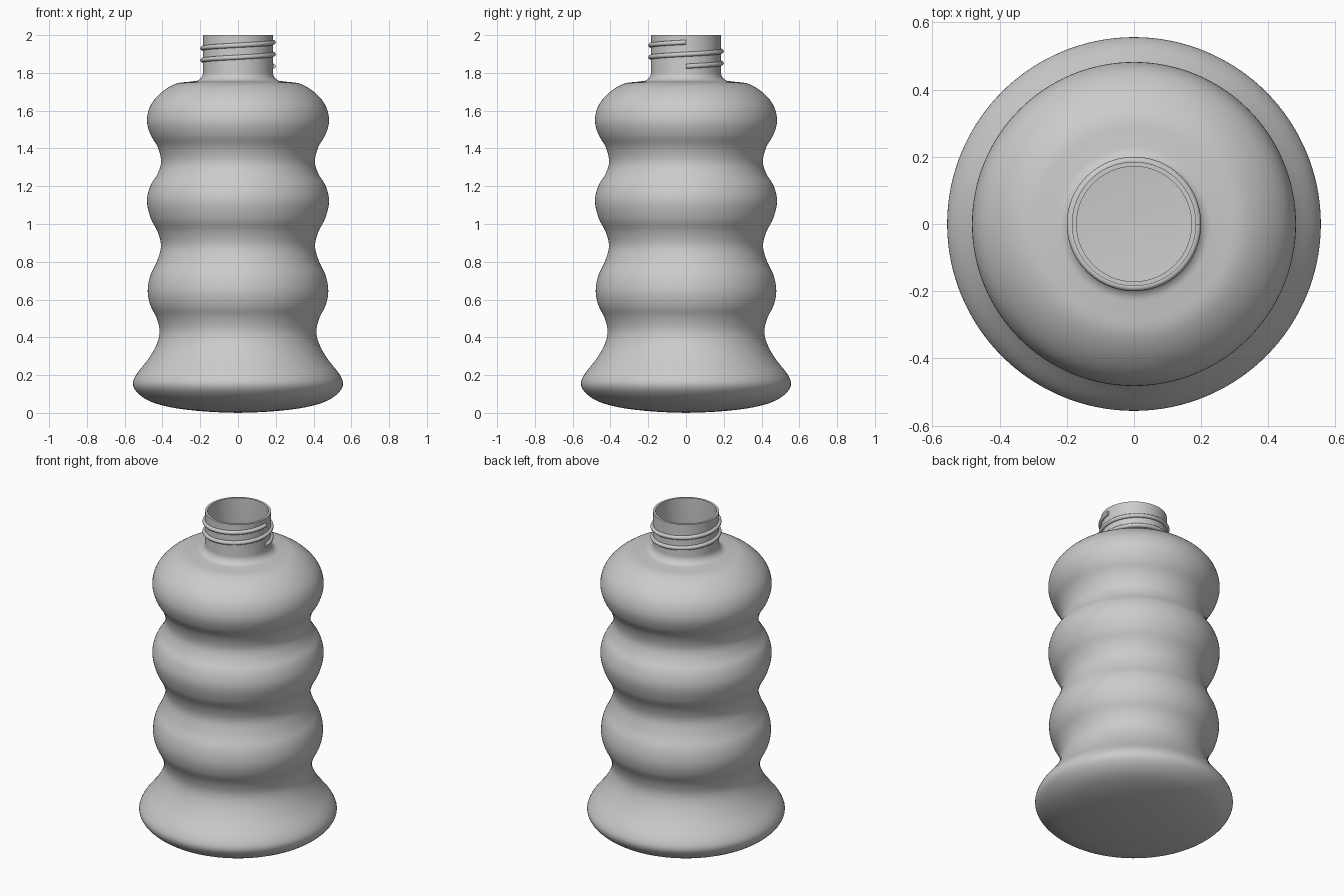
import bpy
import bmesh
import math
from mathutils import Vector

cube = bpy.data.objects.get("Cube")
if cube:
    bpy.data.objects.remove(cube, do_unlink=True)

grey = bpy.data.materials.new("light grey plastic")
grey.use_nodes = True
grey.diffuse_color = (0.6, 0.6, 0.6, 1)
grey.node_tree.nodes["Principled BSDF"].inputs["Base Color"].default_value = (0.6, 0.6, 0.6, 1)

SEGMENTS = 128


def smooth_path(points, steps=5):
    """Catmull-Rom curve through the given points."""
    pts = [Vector(p) for p in points]
    pts = [2 * pts[0] - pts[1]] + pts + [2 * pts[-1] - pts[-2]]
    path = []
    for a, b, c, d in zip(pts, pts[1:], pts[2:], pts[3:]):
        for k in range(steps):
            t = k / steps
            path.append(0.5 * (2 * b + (c - a) * t + (2 * a - 5 * b + 4 * c - d) * t ** 2
                               + (3 * b - a - 3 * c + d) * t ** 3))
    return path + [pts[-2]]


def add_object(name, bm):
    mesh = bpy.data.meshes.new(name)
    bm.to_mesh(mesh)
    bm.free()
    obj = bpy.data.objects.new(name, mesh)
    mesh.materials.append(grey)
    bpy.context.collection.objects.link(obj)
    bpy.ops.object.select_all(action='DESELECT')
    obj.select_set(True)
    bpy.context.view_layer.objects.active = obj
    return obj


def bridge(bm, low, high):
    n = len(low)
    for j in range(n):
        k = (j + 1) % n
        bm.faces.new((low[j], low[k], high[k], high[j]))


# Bottle body: domed base, four bulging ribs and shoulder
body_points = [
    (0, 0), (.17, .007), (.33, .025), (.45, .055), (.52, .095), (.555, .145),
    (.54, .2), (.475, .285), (.432, .36), (.415, .43), (.43, .5), (.464, .57),
    (.478, .645), (.465, .725), (.43, .8), (.408, .88), (.424, .955), (.462, 1.03),
    (.482, 1.12), (.465, 1.2), (.426, 1.265), (.407, 1.33), (.424, 1.405),
    (.464, 1.475), (.482, 1.55), (.462, 1.63), (.405, 1.697), (.33, 1.742), (.25, 1.754),
]
profile = smooth_path(body_points)
# Fillet into the straight neck
for i in range(9):
    a = math.pi / 2 * i / 8
    profile.append(Vector((.232 - .047 * math.sin(a), 1.803 - .047 * math.cos(a))))
profile.append(Vector((.185, 2)))

bm = bmesh.new()
rings = []
for r, z in profile[1:]:
    rings.append([bm.verts.new((r * math.cos(math.tau * j / SEGMENTS),
                                r * math.sin(math.tau * j / SEGMENTS), z))
                  for j in range(SEGMENTS)])
for low, high in zip(rings, rings[1:]):
    bridge(bm, low, high)
centre = bm.verts.new((0, 0, 0))
for j in range(SEGMENTS):
    bm.faces.new((centre, rings[0][(j + 1) % SEGMENTS], rings[0][j]))
bottle = add_object("bottle_body", bm)

# Thin hollow wall with an open mouth
wall = bottle.modifiers.new("wall", 'SOLIDIFY')
wall.thickness = .014
wall.offset = -1
bpy.ops.object.modifier_apply(modifier="wall")
bpy.ops.object.shade_smooth_by_angle(angle=math.radians(40))

# Screw thread: two turns of a round bead around the neck
bm = bmesh.new()
turns, sides, bead, start, pitch = 2, 12, .0125, 1.835, .0635
sections = []
for i in range(turns * 96 + 1):
    a = math.tau * i / 96
    z = start + pitch * i / 96
    section = []
    for k in range(sides):
        b = math.tau * k / sides
        r = .1875 + bead * math.cos(b)
        section.append(bm.verts.new((r * math.cos(a), r * math.sin(a), z + bead * math.sin(b))))
    sections.append(section)
for first, second in zip(sections, sections[1:]):
    bridge(bm, first, second)
for cap in (sections[0], sections[-1]):
    bm.faces.new(cap)
bmesh.ops.recalc_face_normals(bm, faces=bm.faces)
add_object("neck_thread", bm)
bpy.ops.object.shade_smooth_by_angle(angle=math.radians(40))
